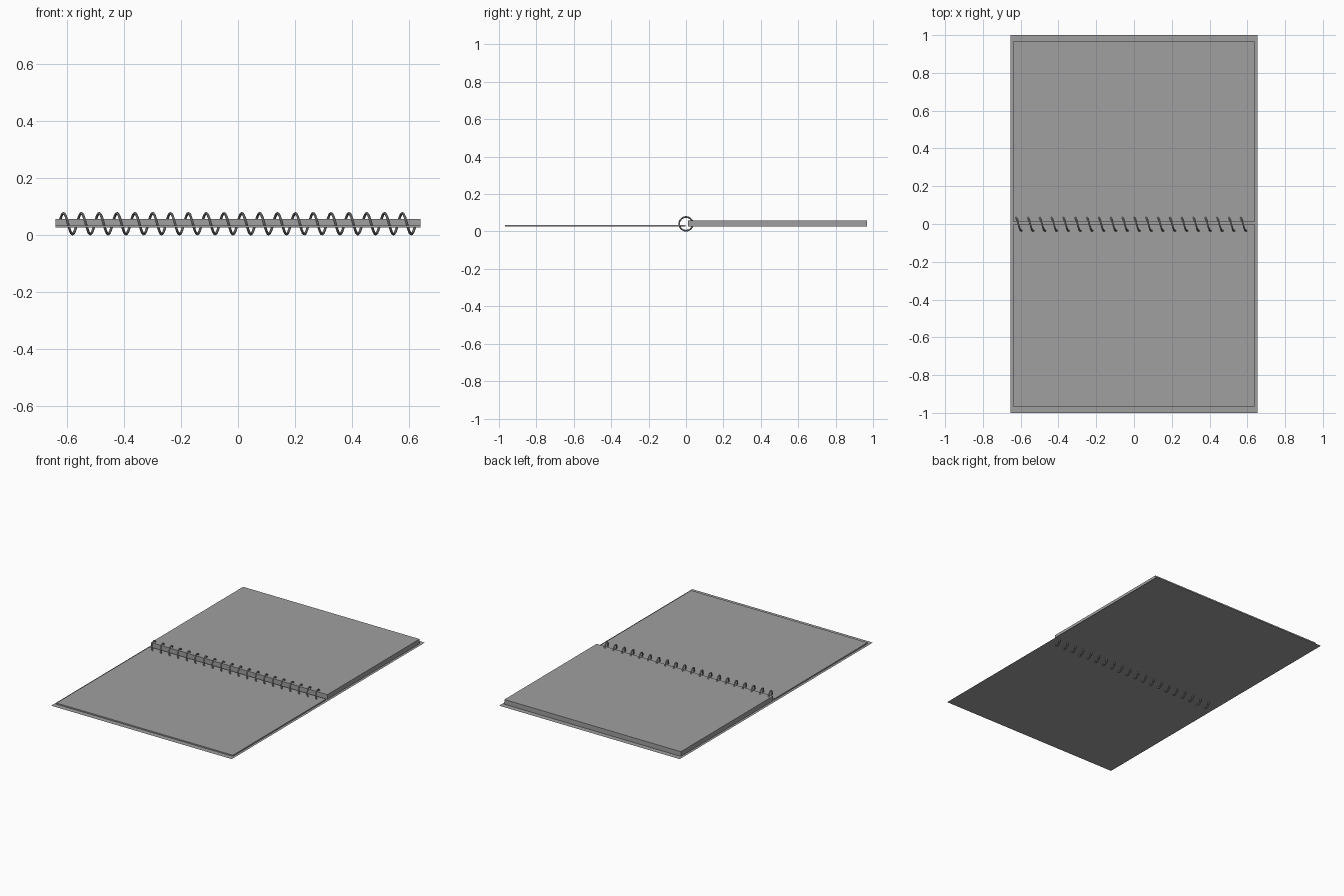
import bpy
import math

if "Cube" in bpy.data.objects:
    bpy.data.objects.remove(bpy.data.objects["Cube"], do_unlink=True)

# One grey for everything
grey = bpy.data.materials.new("plain grey")
grey.use_nodes = True
colour = (0.35, 0.35, 0.35, 1)
grey.diffuse_color = colour
grey.node_tree.nodes["Principled BSDF"].inputs["Base Color"].default_value = colour

COVER_Z = 0.026
PAGE_X = 0.64


def block(name, y0, y1, z0, z1):
    """A rectangular stack of paper."""
    bpy.ops.mesh.primitive_cube_add(size=1, location=(0, (y0 + y1) / 2, (z0 + z1) / 2))
    ob = bpy.context.object
    ob.name = name
    ob.scale = (2 * PAGE_X, y1 - y0, z1 - z0)
    bpy.ops.object.transform_apply(location=False, rotation=False, scale=True)
    ob.data.materials.append(grey)


def cover(name, side):
    """A paper-thin cover sheet running out from the spine."""
    bpy.ops.mesh.primitive_plane_add(size=1, location=(0, side * 0.5, COVER_Z))
    ob = bpy.context.object
    ob.name = name
    ob.scale = (1.31, 1, 1)
    bpy.ops.object.transform_apply(location=False, rotation=False, scale=True)
    ob.data.materials.append(grey)


# Covers and the two stacks of pages lying on them
cover("front_cover", -1)
cover("back_cover", 1)
block("turned_pages", -0.967, -0.002, COVER_Z + 0.001, 0.035)
block("remaining_pages", 0.012, 0.967, COVER_Z + 0.001, 0.058)

# Wire spiral: starts at the back, goes over the top and down the front
TURNS, STEPS = 20, 24
PITCH, RADIUS, WIRE = 0.0626, 0.0365, 0.0045
path = bpy.data.curves.new("spiral_binding", "CURVE")
path.dimensions = "3D"
path.bevel_depth = WIRE
path.bevel_resolution = 2
path.use_fill_caps = True
spline = path.splines.new("POLY")
count = TURNS * STEPS + 1
spline.points.add(count - 1)
for i, p in enumerate(spline.points):
    turn = i / STEPS
    a = 2 * math.pi * turn
    p.co = (-0.628 + PITCH * turn, RADIUS * math.cos(a),
            RADIUS + WIRE + RADIUS * math.sin(a), 1)
spiral = bpy.data.objects.new("spiral_binding", path)
bpy.context.collection.objects.link(spiral)
path.materials.append(grey)

# Turn the wire into a smooth mesh
bpy.ops.object.select_all(action="DESELECT")
spiral.select_set(True)
bpy.context.view_layer.objects.active = spiral
bpy.ops.object.convert(target="MESH")
bpy.ops.object.shade_smooth_by_angle()
